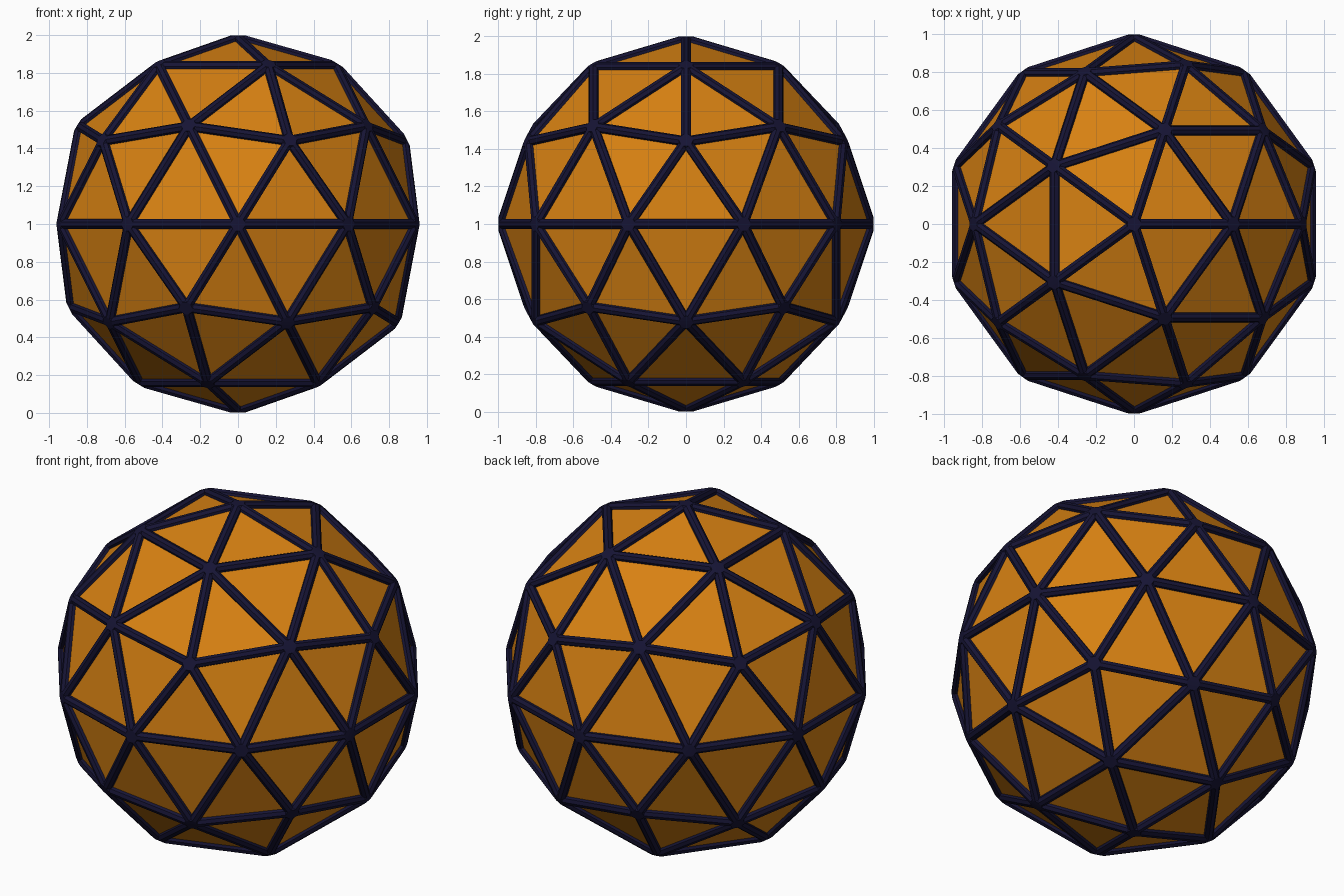
import bpy, bmesh, math
from mathutils import Matrix, Vector

if "Cube" in bpy.data.objects:
    bpy.data.objects.remove(bpy.data.objects["Cube"])

R = 0.982        # radius of the strut centre lines
STRUT = 0.026    # strut radius
GAP = 0.03       # distance from a joint to the start of its struts
SIDES = 8
CENTRE = Vector((0, 0, 1))


def material(name, rgb):
    m = bpy.data.materials.new(name)
    m.diffuse_color = (*rgb, 1)
    m.use_nodes = True
    m.node_tree.nodes["Principled BSDF"].inputs["Base Color"].default_value = m.diffuse_color
    return m


def add_object(name, bm, mat):
    mesh = bpy.data.meshes.new(name)
    bm.to_mesh(mesh)
    bm.free()
    mesh.materials.append(mat)
    ob = bpy.data.objects.new(name, mesh)
    bpy.context.collection.objects.link(ob)
    return ob


def ring(at, along, out):
    """Points of a strut cross-section, with one flat side facing outwards."""
    side = along.cross(out).normalized()
    up = side.cross(along).normalized()
    r = STRUT / math.cos(math.pi / SIDES)
    angles = [2 * math.pi * (i + 0.5) / SIDES for i in range(SIDES)]
    return [at + r * (math.cos(a) * up + math.sin(a) * side) for a in angles]


orange = material("amber_orange", (0.68, 0.22, 0.006))
navy = material("dark_navy", (0.008, 0.007, 0.035))

# Panels: faceted two-frequency dome sphere
panels = bmesh.new()
bmesh.ops.create_icosphere(panels, subdivisions=2, radius=R,
                           matrix=Matrix.Translation(CENTRE))

# Struts: one prism along every panel edge
struts = bmesh.new()
joint_points = {v: [] for v in panels.verts}
for e in panels.edges:
    a, b = e.verts
    along = (b.co - a.co).normalized()
    out = (a.co + b.co) / 2 - CENTRE
    ends = []
    for v, sign in ((a, 1), (b, -1)):
        pts = ring(v.co + along * GAP * sign, along, out)
        joint_points[v] += pts
        ends.append([struts.verts.new(p) for p in pts])
    for i in range(SIDES):
        j = (i + 1) % SIDES
        struts.faces.new((ends[0][i], ends[0][j], ends[1][j], ends[1][i]))
    struts.faces.new(ends[0])
    struts.faces.new(ends[1])
bmesh.ops.recalc_face_normals(struts, faces=struts.faces)

# Joints: solid knots filling the space between meeting strut ends
joints = bmesh.new()
for pts in joint_points.values():
    verts = [joints.verts.new(p) for p in pts]
    hull = bmesh.ops.convex_hull(joints, input=verts)
    loose = {g for g in hull["geom_interior"] + hull["geom_unused"]
             if isinstance(g, bmesh.types.BMVert)}
    bmesh.ops.delete(joints, geom=list(loose), context='VERTS')
bmesh.ops.recalc_face_normals(joints, faces=joints.faces)

add_object("panels", panels, orange)
add_object("struts", struts, navy)
add_object("joints", joints, navy)
